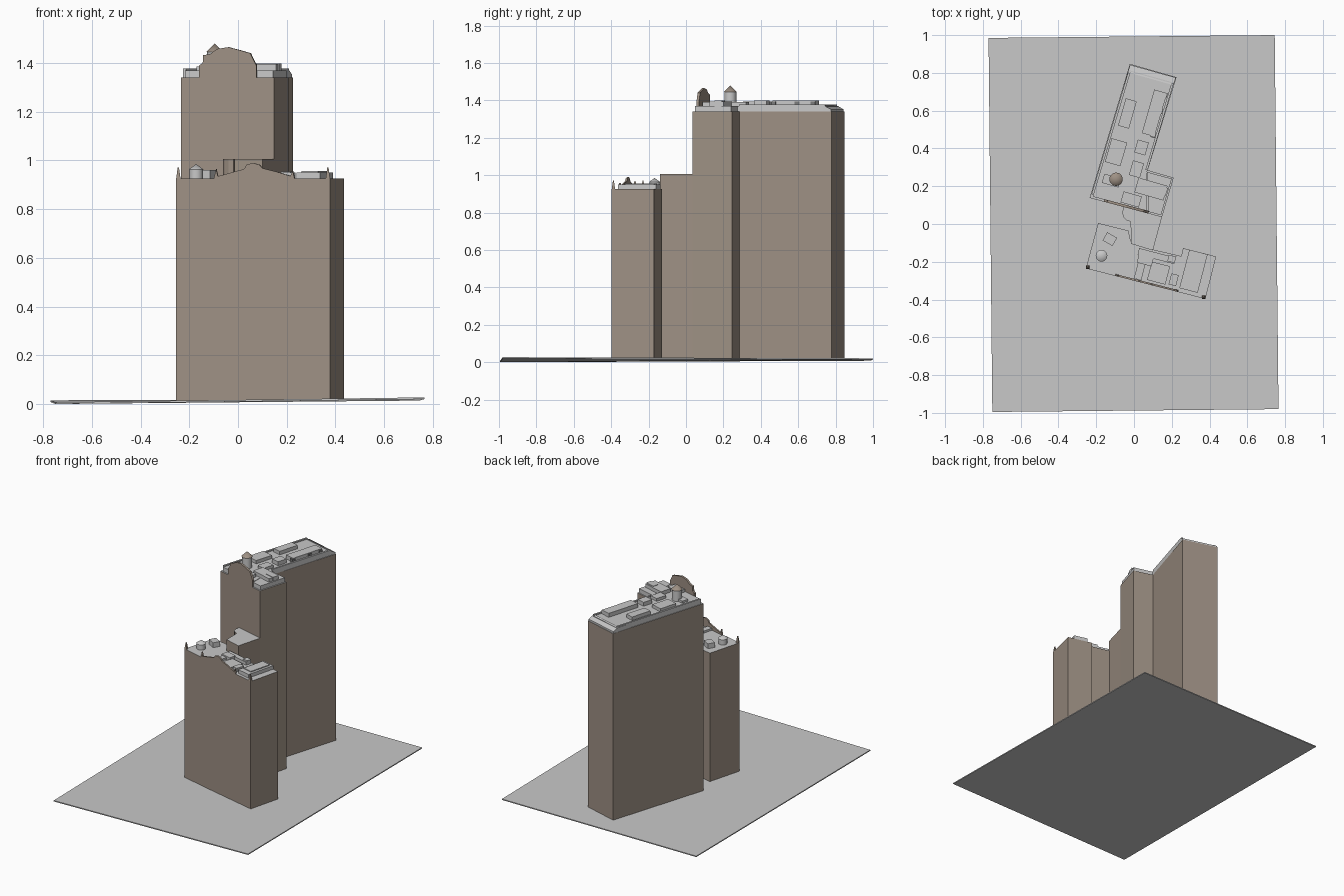
import bpy, bmesh, math
from mathutils import Vector

cube = bpy.data.objects.get("Cube")
if cube:
    bpy.data.objects.remove(cube)


def material(name, rgb):
    m = bpy.data.materials.new(name)
    m.use_nodes = True
    m.diffuse_color = (*rgb, 1)
    m.node_tree.nodes["Principled BSDF"].inputs["Base Color"].default_value = (*rgb, 1)
    return m


BROWN = material("brown_stone", (0.34, 0.28, 0.23))
GREY = material("pale_grey", (0.58, 0.58, 0.58))
DARK = material("dark_grey", (0.2, 0.2, 0.2))


def finish(name, bm, side, top=None):
    """Make an object; upward faces get the top material."""
    bmesh.ops.recalc_face_normals(bm, faces=bm.faces)
    for f in bm.faces:
        f.normal_update()
        f.material_index = 1 if top and f.normal.z > 0.5 else 0
    me = bpy.data.meshes.new(name)
    bm.to_mesh(me)
    bm.free()
    me.materials.append(side)
    if top:
        me.materials.append(top)
    ob = bpy.data.objects.new(name, me)
    bpy.context.collection.objects.link(ob)
    return ob


def loft(name, low, high, side, top=None):
    """Close a solid between two matching outlines."""
    bm = bmesh.new()
    a = [bm.verts.new(p) for p in low]
    b = [bm.verts.new(p) for p in high]
    n = len(a)
    bm.faces.new(a)
    bm.faces.new(b)
    for i in range(n):
        j = (i + 1) % n
        bm.faces.new((a[i], a[j], b[j], b[i]))
    return finish(name, bm, side, top)


def prism(name, pts, z0, z1, side, top=None):
    tops = z1 if isinstance(z1, list) else [z1] * len(pts)
    return loft(name, [(x, y, z0) for x, y in pts],
                [(x, y, z) for (x, y), z in zip(pts, tops)], side, top)


def box(name, x, y, w, d, z0, z1, angle, side=GREY):
    c, s = math.cos(math.radians(angle)), math.sin(math.radians(angle))
    corners = [(-w / 2, -d / 2), (w / 2, -d / 2), (w / 2, d / 2), (-w / 2, d / 2)]
    pts = [(x + c * u - s * v, y + s * u + c * v) for u, v in corners]
    return prism(name, pts, z0, z1, side)


def gable(name, start, end, profile, thick):
    """Upright plate along a wall line, outlined by (x, z) points."""
    a, b = Vector(start), Vector(end)
    d = (b - a).normalized()
    back = Vector((-d.y, d.x)) * thick
    front = [(x, a.y + (x - a.x) * d.y / d.x, z) for x, z in profile]
    rear = [(x + back.x, y + back.y, z) for x, y, z in front]
    return loft(name, front, rear, BROWN)


def tank(name, x, y, r, z0, z1, z2, roof):
    """Round water tank with a conical cap."""
    for part, r1, r2, lo, hi, mat in (("body", r, r, z0, z1, GREY),
                                      ("cap", r * 1.1, 0, z1, z2, roof)):
        bm = bmesh.new()
        bmesh.ops.create_cone(bm, cap_ends=True, segments=20, radius1=r1,
                              radius2=r2, depth=hi - lo)
        bmesh.ops.translate(bm, verts=bm.verts, vec=(x, y, (lo + hi) / 2))
        ob = finish(name + "_" + part, bm, mat)
        ob.data.shade_smooth()
        ob.data.set_sharp_from_angle(angle=math.radians(35))


# Gently tilted ground slab
ground = [(-0.75, -0.995), (0.765, -0.98), (0.745, 1.0), (-0.77, 0.985)]
heights = [0.007, 0.027, 0.021, 0.015]
loft("ground", [(x, y, z - 0.007) for (x, y), z in zip(ground, heights)],
     [(x, y, z) for (x, y), z in zip(ground, heights)], GREY)

# Main walls
BASE, LOW, MID, HIGH = 0.014, 0.925, 1.005, 1.34
prism("front_block", [(-0.255, -0.235), (0.378, -0.397), (0.435, -0.172), (0.26, -0.128),
                      (0.25, -0.17), (0.1, -0.135), (-0.015, -0.1), (-0.03, -0.035),
                      (-0.19, 0.005)], BASE, LOW, BROWN, GREY)
link = [(-0.015, -0.105), (0.1, -0.14), (0.148, 0.037), (-0.055, 0.09),
        (-0.062, 0.06), (-0.055, 0.035), (-0.04, 0.02), (-0.018, 0.013)]
prism("link_block", link, BASE, MID, BROWN, GREY)
prism("tower", [(-0.235, 0.138), (0.148, 0.036), (0.21, 0.245), (0.073, 0.285),
                (0.225, 0.777), (-0.022, 0.848)], BASE, HIGH, BROWN, GREY)

# Raised tower roof with a sloping rear end
DECK = 1.37
prism("tower_roof_deck", [(-0.218, 0.145), (0.07, 0.068), (0.07, 0.28), (0.205, 0.75),
                          (-0.03, 0.815)], HIGH, DECK, GREY)
prism("rear_roof_slope", [(0.208, 0.735), (0.222, 0.775), (-0.021, 0.843), (-0.033, 0.803)],
      HIGH, [DECK + 0.004, HIGH + 0.012, HIGH + 0.012, DECK + 0.004], GREY)
prism("side_roof_deck", [(0.075, 0.065), (0.143, 0.047), (0.2, 0.24), (0.07, 0.275)],
      HIGH, DECK, GREY)

# Low parapets along the tower's long sides
box("left_parapet", -0.122, 0.48, 0.012, 0.68, HIGH, 1.378, -16.7)
box("right_parapet", 0.135, 0.515, 0.012, 0.48, HIGH, 1.378, -16.7)

# Tower rooftop plant: x, y, width, depth, top
for i, (x, y, w, d, z) in enumerate([
        (0.108, 0.587, 0.07, 0.24, 1.398), (-0.035, 0.585, 0.06, 0.15, 1.395),
        (-0.095, 0.38, 0.085, 0.13, 1.393), (0.04, 0.405, 0.06, 0.07, 1.398),
        (0.013, 0.29, 0.06, 0.08, 1.39), (-0.12, 0.23, 0.09, 0.05, 1.385),
        (0.09, 0.185, 0.16, 0.08, 1.395), (-0.015, 0.13, 0.1, 0.06, 1.39),
        (0.14, 0.18, 0.07, 0.04, 1.398)]):
    box("tower_roof_unit_%d" % (i + 1), x, y, w, d, HIGH, z, -16)
for i, (x, y) in enumerate([(0.163, 0.682), (0.14, 0.597), (0.103, 0.47)]):
    box("tower_vent_%d" % (i + 1), x, y, 0.026, 0.026, HIGH, 1.393, -16, DARK)
tank("tower_tank", -0.095, 0.237, 0.032, HIGH, 1.445, 1.48, BROWN)

# Ornamental gables rising from the front walls
gable("tower_gable", (-0.235, 0.138), (0.148, 0.036),
      [(-0.16, HIGH), (-0.16, 1.39), (-0.145, 1.4), (-0.143, 1.432), (-0.115, 1.437),
       (-0.085, 1.458), (-0.04, 1.465), (0.01, 1.452), (0.05, 1.44), (0.062, 1.415),
       (0.075, 1.39), (0.075, HIGH)], 0.014)
gable("front_gable", (-0.255, -0.235), (0.378, -0.397),
      [(-0.1, LOW), (-0.09, 0.965), (-0.083, 0.935), (0, 0.958), (0.025, 0.965),
       (0.035, 0.982), (0.06, 0.99), (0.088, 0.982), (0.1, 0.968), (0.16, 0.953),
       (0.215, 0.936), (0.225, 0.957), (0.232, LOW)], 0.01)

# Pointed corner posts
for side, x, y in (("right", -0.245, -0.23), ("left", 0.369, -0.388)):
    r = 0.009
    low = [(x - r, y - r, LOW), (x + r, y - r, LOW), (x + r, y + r, LOW), (x - r, y + r, LOW)]
    high = [(x + (p[0] - x) * 0.3, y + (p[1] - y) * 0.3, LOW + 0.046) for p in low]
    loft(side + "_corner_post", low, high, BROWN)

# Front block rooftop plant
for i, (x, y, w, d, z) in enumerate([
        (0.315, -0.25, 0.1, 0.21, 0.95), (0.315, -0.24, 0.07, 0.16, 0.956),
        (0.21, -0.295, 0.04, 0.06, 0.95), (0.12, -0.17, 0.2, 0.035, 0.945),
        (0.2, -0.185, 0.04, 0.035, 0.955), (0.13, -0.26, 0.1, 0.1, 0.937),
        (0.03, -0.25, 0.04, 0.09, 0.94), (0.06, -0.19, 0.08, 0.05, 0.95)]):
    box("front_roof_unit_%d" % (i + 1), x, y, w, d, LOW, z, -14.6)
box("front_roof_hut", -0.128, -0.08, 0.06, 0.05, LOW, 0.96, -30)
tank("front_tank", -0.172, -0.168, 0.028, LOW, 0.963, 0.985, GREY)
